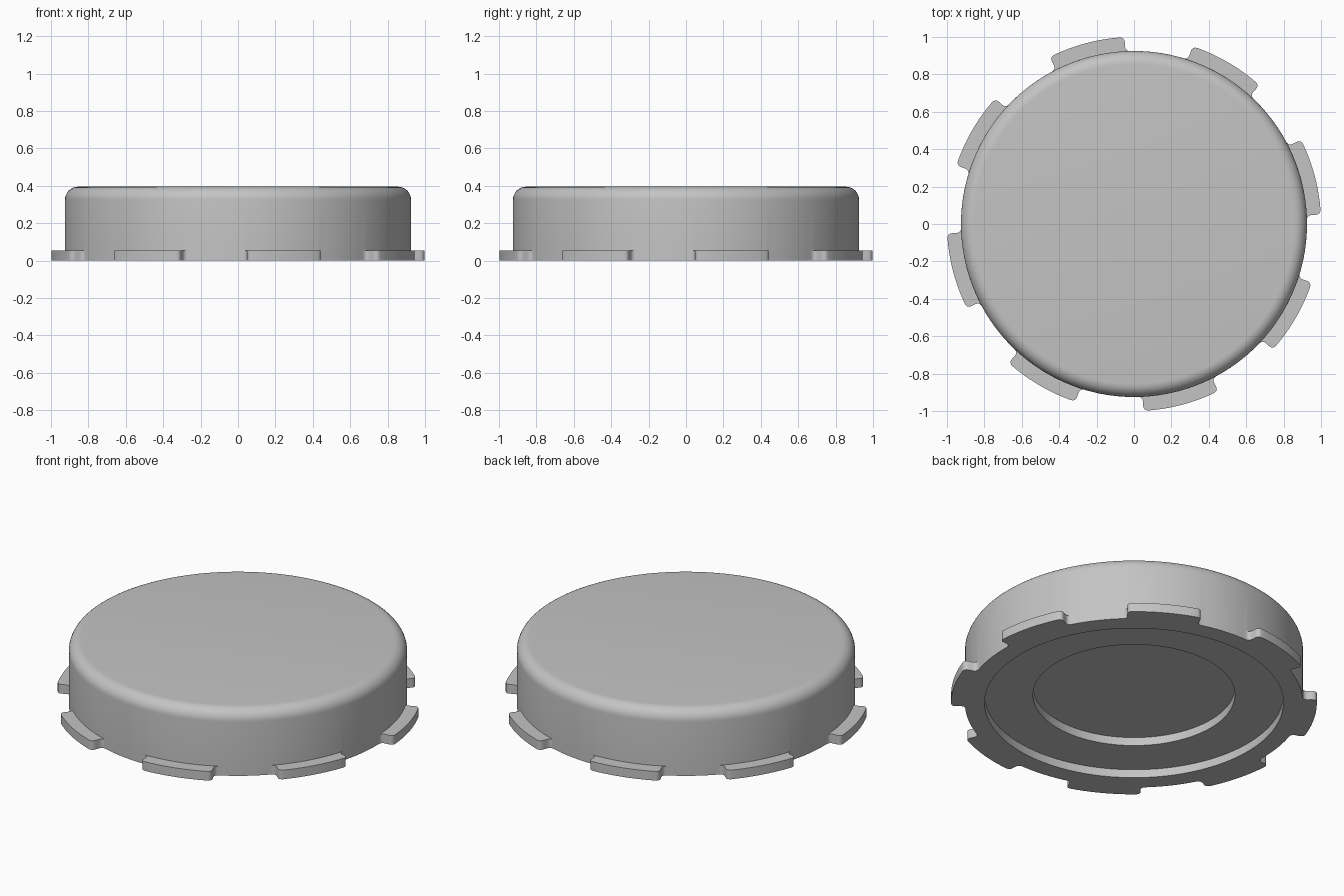
import bpy, bmesh
from math import sin, cos, pi, radians

if "Cube" in bpy.data.objects:
    bpy.data.objects.remove(bpy.data.objects["Cube"], do_unlink=True)

BODY_R, TAB_R, HEIGHT, TAB_H = 0.925, 1.0, 0.395, 0.055
FILLET, TOP_ROUND, TABS = 0.025, 0.07, 8
START, END = radians(2.9), radians(26.8)
STEP = 2 * pi / TABS

grey = bpy.data.materials.new("grey plastic")
grey.use_nodes = True
grey.diffuse_color = (0.55, 0.55, 0.55, 1)
grey.node_tree.nodes["Principled BSDF"].inputs["Base Color"].default_value = grey.diffuse_color


def tab_end():
    """Radius and angular offset along a tab end, from body to tip."""
    quarter = [i * pi / 8 for i in range(5)]
    foot = [(BODY_R + FILLET * (1 - cos(t)), FILLET * (1 - sin(t))) for t in quarter]
    tip = [(TAB_R - FILLET * (1 - sin(t)), FILLET * (cos(t) - 1)) for t in quarter]
    return foot + tip


def arc(radius, a, b, n=10):
    return [(radius, a + (b - a) * i / n) for i in range(1, n)]


# Plan outline with eight rounded tabs
end = tab_end()
outline = []
for k in range(TABS):
    sector = [(r, START - off) for r, off in end]
    sector += arc(TAB_R, START + FILLET, END - FILLET)
    sector += [(r, END + off) for r, off in reversed(end)]
    sector += arc(BODY_R, END + FILLET, START + STEP - FILLET)
    outline += [(r, a + k * STEP) for r, a in sector]

# Profile from the stepped underside, round the tabs, to the top; None follows the outline
profile = [(0.552, 0.1), (0.552, 0.05), (0.817, 0.05), (0.817, 0),
           (None, 0), (None, TAB_H), (BODY_R, TAB_H)]
for i in range(9):
    t = i * pi / 16
    profile.append((BODY_R - TOP_ROUND * (1 - cos(t)), HEIGHT - TOP_ROUND * (1 - sin(t))))

bm = bmesh.new()
rings = []
for radius, z in profile:
    rings.append([bm.verts.new(((radius or r) * cos(a), (radius or r) * sin(a), z))
                  for r, a in outline])
count = len(outline)
for low, high in zip(rings, rings[1:]):
    for i in range(count):
        j = (i + 1) % count
        bm.faces.new((low[i], low[j], high[j], high[i]))
bm.faces.new(list(reversed(rings[0])))
bm.faces.new(rings[-1])
bmesh.ops.remove_doubles(bm, verts=bm.verts, dist=1e-5)
bmesh.ops.recalc_face_normals(bm, faces=bm.faces)

mesh = bpy.data.meshes.new("cap")
bm.to_mesh(mesh)
bm.free()
mesh.materials.append(grey)
cap = bpy.data.objects.new("cap", mesh)
bpy.context.collection.objects.link(cap)
bpy.context.view_layer.objects.active = cap
cap.select_set(True)
bpy.ops.object.shade_smooth_by_angle(angle=radians(35))
